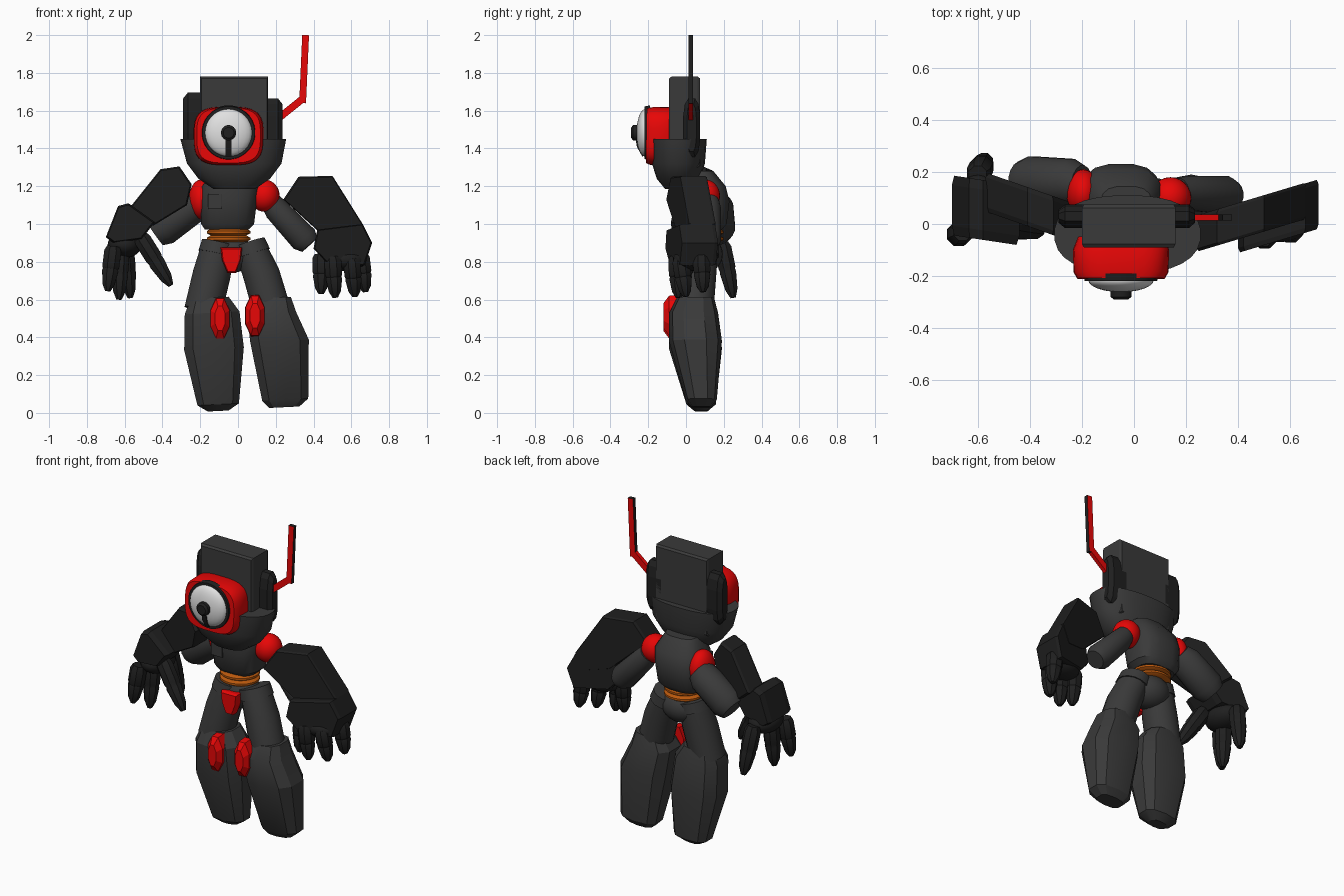
import bpy, bmesh, math
from mathutils import Vector

cube = bpy.data.objects.get("Cube")
if cube:
    bpy.data.objects.remove(cube, do_unlink=True)


def material(name, r, g, b):
    mat = bpy.data.materials.new(name)
    mat.use_nodes = True
    mat.diffuse_color = (r, g, b, 1)
    mat.node_tree.nodes["Principled BSDF"].inputs["Base Color"].default_value = (r, g, b, 1)
    return mat


gray = material("body_gray", .042, .042, .042)
black = material("armour_black", .014, .014, .014)
red = material("accent_red", .8, .002, .002)
orange = material("waist_orange", .5, .1, .004)
white = material("eye_white", .75, .75, .75)


def finish(bm, name, mat, smooth):
    bmesh.ops.recalc_face_normals(bm, faces=bm.faces)
    mesh = bpy.data.meshes.new(name)
    bm.to_mesh(mesh)
    bm.free()
    mesh.materials.append(mat)
    obj = bpy.data.objects.new(name, mesh)
    bpy.context.collection.objects.link(obj)
    if smooth:
        bpy.ops.object.select_all(action='DESELECT')
        obj.select_set(True)
        bpy.context.view_layer.objects.active = obj
        bpy.ops.object.shade_smooth_by_angle(angle=math.radians(smooth))
    return obj


def loft(name, rings, mat, sides=20, power=1, axis=None, smooth=35):
    """Skin rings (x, y, z, radius, radius) set square to one axis."""
    bm = bmesh.new()
    axis = Vector(axis) if axis else Vector(rings[-1][:3]) - Vector(rings[0][:3])
    if axis.z < 0:
        axis.negate()
    turn = Vector((0, 0, 1)).rotation_difference(axis)
    grow = math.cos(math.pi / sides) ** power
    loops = []
    for x, y, z, rx, ry in rings:
        loop = []
        for i in range(sides):
            a = 2 * math.pi * (i + .5) / sides
            c, s = (math.copysign(abs(v) ** power, v) / grow for v in (math.cos(a), math.sin(a)))
            loop.append(bm.verts.new(Vector((x, y, z)) + turn @ Vector((c * rx, s * ry, 0))))
        loops.append(loop)
    for low, high in zip(loops, loops[1:]):
        for i in range(sides):
            j = (i + 1) % sides
            bm.faces.new((low[i], low[j], high[j], high[i]))
    bm.faces.new(loops[0])
    bm.faces.new(loops[-1])
    return finish(bm, name, mat, smooth)


def slab(name, outline, front, back, mat, inset=.9, skew=0):
    """Convex chamfered block from an x-z outline; skew sweeps it back along x."""
    bm = bmesh.new()
    mid = sum((Vector(p) for p in outline), Vector((0, 0))) / len(outline)
    depth = (back - front) * (1 - inset) * 2
    for y, k in ((front, inset), (front + depth, 1), (back - depth, 1), (back, inset)):
        for p in outline:
            q = mid + (Vector(p) - mid) * k
            bm.verts.new((q.x, y + skew * (q.x - mid.x), q.y))
    bmesh.ops.convex_hull(bm, input=bm.verts)
    bmesh.ops.dissolve_limit(bm, angle_limit=.02, verts=bm.verts, edges=bm.edges)
    return finish(bm, name, mat, 0)


def box(x0, x1, z0, z1):
    return [(x0, z0), (x1, z0), (x1, z1), (x0, z1)]


def ball(name, centre, size, mat):
    bm = bmesh.new()
    bmesh.ops.create_uvsphere(bm, u_segments=24, v_segments=16, radius=1)
    for v in bm.verts:
        v.co = Vector(centre) + v.co * Vector(size)
    return finish(bm, name, mat, 60)


def finger(name, base, tip):
    """Jointed finger: thick knuckle, slim joint, tapered point."""
    a, b = Vector(base), Vector(tip)
    profile = ((0, .034), (.1, .045), (.45, .045), (.5, .04), (.55, .043), (.85, .032), (1, .014))
    loft(name, [(*a.lerp(b, t), r, r) for t, r in profile], black, sides=8)


# Head: bowl jaw, tall block and side pods
loft("jaw_bowl", [(-.02, -.04, 1.185, .11, .07), (-.02, -.04, 1.24, .19, .115),
                  (-.02, -.04, 1.32, .25, .14), (-.025, -.04, 1.45, .28, .15)],
     gray, sides=28, power=.85, axis=(0, 0, 1))
slab("head_block", box(-.2, .16, 1.3, 1.78), -.09, .075, gray, .96)
for side, tip, root, z in (("right", -.29, -.17, 1.54), ("left", .235, .12, 1.51)):
    shoulder = tip + .2 * (root - tip)
    loft(f"{side}_ear", [(tip, .03, z, .125, .025), (shoulder, .03, z, .155, .045),
                         (root, .03, z, .155, .045)], black, 12, .7, smooth=0)

# Eye
loft("eye_housing", [(-.05, -.05, 1.465, .165, .14), (-.05, -.1, 1.465, .185, .155),
                     (-.05, -.185, 1.465, .182, .153), (-.05, -.21, 1.468, .168, .145)],
     red, sides=32, power=.6)
ex, ez = -.05, 1.483
loft("eye_rim", [(ex, -.19, ez, .145, .145), (ex, -.22, ez, .139, .139)], black, 32)
ball("eyeball", (ex, -.215, ez), (.126, .047, .126), white)
loft("pupil", [(ex, -.24, ez, .04, .04), (ex, -.28, ez, .04, .04), (ex, -.29, ez, .028, .028)], black)
loft("pupil_stem", [(ex, -.224, 1.36, .015, .008), (ex, -.252, 1.41, .015, .008),
                    (ex, -.265, ez, .015, .008)], black, 4, power=.5)

# Antenna: red faces with dark edges on the mast
loft("antenna_arm", [(.19, .025, 1.54, .019, .012), (.345, .025, 1.665, .019, .012)],
     red, 4, smooth=0)
mast = loft("antenna_mast", [(.342, .025, 1.64, .018, .012), (.358, .025, 2, .018, .012)],
            red, 4, smooth=0)
mast.data.materials.append(black)
for face in mast.data.polygons:
    face.material_index = int(abs(face.normal.y) < .5)

# Torso, waist and pelvis
loft("torso", [(-.06, .1, .97, .115, .09), (-.055, .1, 1, .14, .115),
               (-.05, .1, 1.12, .15, .13), (-.04, .09, 1.2, .15, .12),
               (-.03, .06, 1.28, .1, .085)], gray, 16, power=.7, axis=(0, 0, 1))
slab("chest_panel", box(-.16, -.085, 1.08, 1.16), -.036, -.026, gray, .97)
for i, z in enumerate((.922, .957)):
    loft(f"waist_ring_{i}", [(-.05, .09, z - .017, .095, .09), (-.05, .09, z - .006, .115, .108),
                             (-.05, .09, z + .006, .115, .108), (-.05, .09, z + .017, .095, .09)],
         orange, 24)
ball("pelvis", (-.04, .09, .84), (.125, .105, .1), gray)
slab("pelvis_shield", [(-.092, .875), (.022, .875), (.015, .81), (-.012, .74),
                       (-.055, .74), (-.085, .81)], -.045, .02, red, .88)

# Legs
loft("right_thigh", [(-.185, .045, .54, .1, .1), (-.14, .06, .73, .1, .1),
                     (-.1, .08, .89, .09, .09)], gray, 16)
loft("left_thigh", [(.18, .045, .54, .1, .1), (.125, .06, .73, .097, .1),
                    (.06, .08, .89, .082, .09)], gray, 16)
loft("right_hip_band", [(-.113, .075, .84, .098, .1), (-.1, .08, .9, .092, .094)], gray, 16)
loft("left_hip_band", [(.078, .075, .84, .095, .1), (.058, .08, .9, .087, .094)], gray, 16)
loft("right_shin", [(-.105, .08, .01, .055, .035), (-.105, .08, .045, .11, .075),
                    (-.127, .05, .34, .158, .135), (-.137, .04, .53, .145, .125),
                    (-.15, .05, .61, .1, .095)], gray, 10, .75, (-.05, 0, 1), 25)
loft("left_shin", [(.245, .08, .03, .08, .05), (.25, .08, .07, .122, .08),
                   (.22, .05, .38, .155, .135), (.177, .04, .53, .13, .125),
                   (.19, .05, .61, .09, .095)], gray, 10, .75, (-.05, 0, 1), 25)
for side, x, z in (("right", -.095, .5), ("left", .09, .515)):
    loft(f"{side}_knee_pad", [(x, -.03, z, .052, .11), (x, -.09, z, .05, .105),
                              (x, -.12, z, .027, .065)], red, 8, smooth=0)

# Shoulders and upper arms
ball("right_shoulder", (-.195, .12, 1.13), (.065, .09, .105), red)
ball("left_shoulder", (.14, .1, 1.15), (.08, .08, .085), red)
loft("right_upper_arm", [(-.2, .15, 1.12, .07, .075), (-.24, .16, 1.09, .088, .09),
                         (-.4, .165, .98, .098, .095), (-.44, .165, .95, .075, .075)], gray, 16)
loft("left_upper_arm", [(.17, .12, 1.12, .055, .055), (.2, .12, 1.08, .065, .065),
                        (.35, .11, .92, .075, .075), (.38, .11, .89, .055, .055)], gray, 16)

# Arm armour, swept back towards the hands
slab("right_arm_plate", [(-.41, 1.29), (-.31, 1.305), (-.245, 1.21), (-.27, 1.1),
                         (-.45, .99), (-.57, 1.09)], -.02, .13, black, .94, -.35)
slab("right_forearm", [(-.635, 1.095), (-.58, 1.11), (-.44, 1.01), (-.51, .92),
                       (-.66, .9), (-.7, .93)], -.06, .17, black, .92, -.15)
slab("left_arm_plate", [(.32, 1.25), (.5, 1.255), (.66, 1), (.6, .9), (.46, .93),
                        (.24, 1.13)], -.04, .1, black, .96, .3)
slab("left_forearm", [(.42, .97), (.66, 1), (.71, .9), (.67, .78), (.465, .8),
                      (.4, .87)], -.065, .125, black, .95, .3)

# Hands
ball("right_palm", (-.6, .07, .89), (.09, .12, .07), black)
ball("left_palm", (.56, .02, .81), (.12, .09, .06), black)
hands = {
    "right": (((-.52, 0, .94), (-.355, -.03, .675)), ((-.66, -.03, .88), (-.69, -.05, .645)),
              ((-.62, .05, .88), (-.63, .03, .6)), ((-.6, .19, .9), (-.57, .25, .61))),
    "left": (((.44, 0, .84), (.44, -.02, .63)), ((.5, -.05, .83), (.515, -.04, .61)),
             ((.6, -.03, .82), (.62, 0, .615)), ((.65, .08, .84), (.675, .09, .64))),
}
for side, fingers in hands.items():
    for i, (base, tip) in enumerate(fingers):
        finger(f"{side}_finger_{i}", base, tip)
